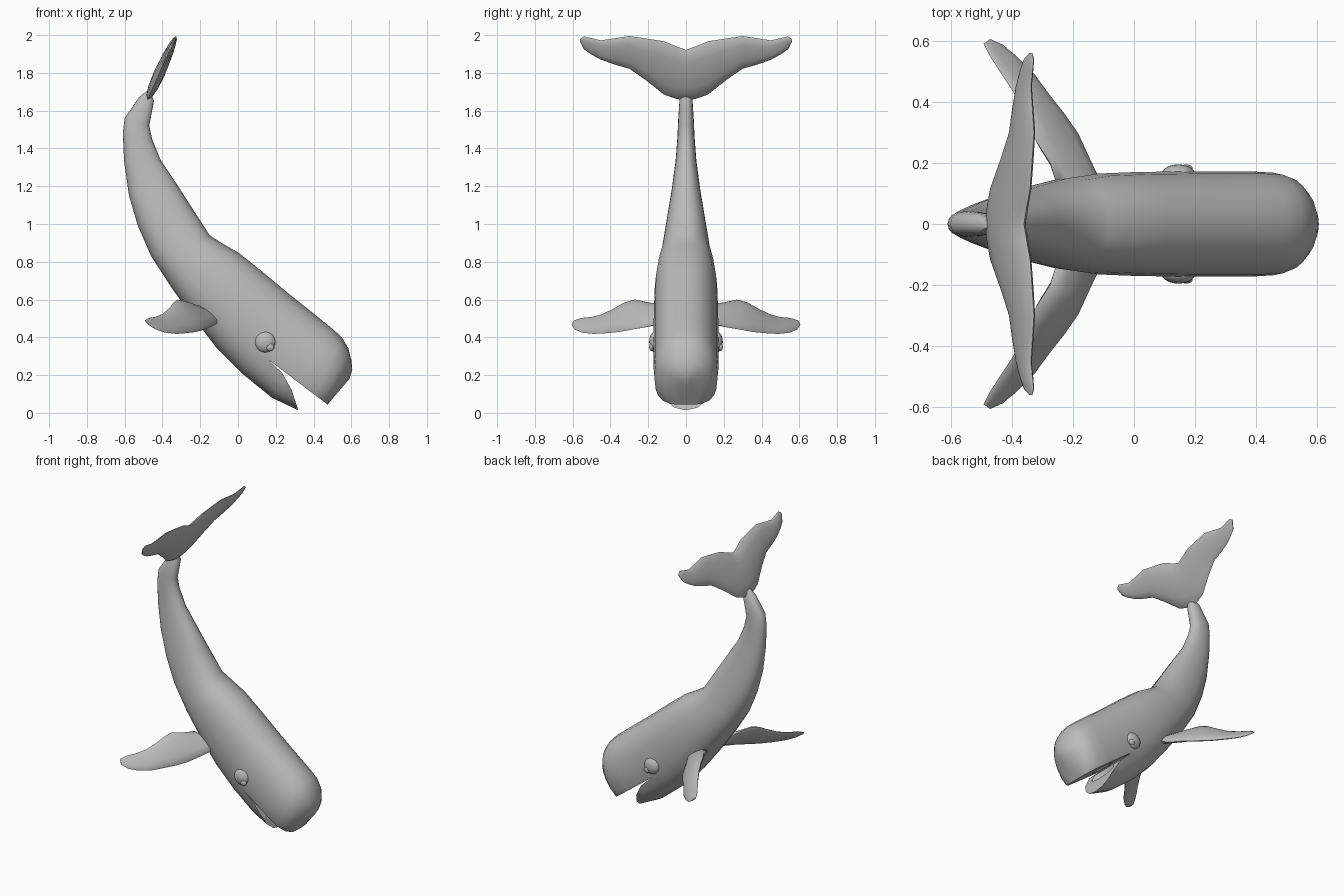
import bpy, bmesh, math
from mathutils import Vector

cube = bpy.data.objects.get("Cube")
if cube:
    bpy.data.objects.remove(cube, do_unlink=True)

grey = bpy.data.materials.new("whale_grey")
grey.use_nodes = True
grey.diffuse_color = (0.5, 0.5, 0.5, 1)
grey.node_tree.nodes["Principled BSDF"].inputs["Base Color"].default_value = (0.5, 0.5, 0.5, 1)


def finish(bm, name):
    bmesh.ops.recalc_face_normals(bm, faces=bm.faces)
    mesh = bpy.data.meshes.new(name)
    bm.to_mesh(mesh)
    bm.free()
    mesh.materials.append(grey)
    obj = bpy.data.objects.new(name, mesh)
    bpy.context.collection.objects.link(obj)
    return obj


def smooth(obj, degrees=40):
    bpy.ops.object.select_all(action='DESELECT')
    obj.select_set(True)
    bpy.context.view_layer.objects.active = obj
    bpy.ops.object.shade_smooth_by_angle(angle=math.radians(degrees))


def loft(name, rings):
    """Skin a list of equal point rings and cap both ends."""
    bm = bmesh.new()
    rows = [[bm.verts.new(p) for p in ring] for ring in rings]
    n = len(rows[0])
    for a, b in zip(rows, rows[1:]):
        for i in range(n):
            j = (i + 1) % n
            bm.faces.new((a[i], a[j], b[j], b[i]))
    bm.faces.new(rows[0])
    bm.faces.new(rows[-1][::-1])
    return finish(bm, name)


def oval(a, b, across, power=1.0, n=20):
    """Ring through points a and b, bulging by the across vector."""
    a, b, across = Vector(a), Vector(b), Vector(across)
    mid, half = (a + b) / 2, (a - b) / 2
    ring = []
    for i in range(n):
        t = 2 * math.pi * i / n
        c, s = math.cos(t), math.sin(t)
        ring.append(mid + half * math.copysign(abs(c) ** power, c)
                    + across * math.copysign(abs(s) ** power, s))
    return ring


def ball(name, centre, size):
    bm = bmesh.new()
    bmesh.ops.create_uvsphere(bm, u_segments=20, v_segments=12, radius=1)
    for v in bm.verts:
        v.co = Vector(centre) + Vector(c * s for c, s in zip(v.co, size))
    return finish(bm, name)


# Body: back x, z, belly x, z, half width, from tail to snout
sections = [
    (-.465, 1.705, -.49, 1.70, .015), (-.445, 1.65, -.525, 1.67, .034),
    (-.47, 1.52, -.60, 1.56, .042), (-.455, 1.45, -.61, 1.48, .045),
    (-.41, 1.34, -.603, 1.33, .055), (-.33, 1.22, -.577, 1.15, .075),
    (-.24, 1.08, -.53, .99, .10), (-.15, .94, -.46, .83, .125),
    (-.08, .895, -.35, .66, .15), (0, .85, -.23, .495, .165),
    (.12, .755, -.11, .34, .17), (.27, .63, .02, .21, .172),
    (.42, .51, .18, .08, .172), (.50, .445, .27, .037, .172),
    (.55, .40, .36, -.005, .168), (.583, .345, .42, .005, .15),
    (.60, .28, .455, .02, .118), (.605, .23, .475, .045, .075),
    (.59, .18, .50, .075, .03),
]
body = loft("body", [oval((bx, 0, bz), (vx, 0, vz), (0, w, 0), .88)
                     for bx, bz, vx, vz, w in sections])

# Open mouth: wedge between head and jaw, plus a hollow in the jaw
outline = [(.157, .285), (.47, .047), (.70, -.13), (.70, -.3), (.35, -.1),
           (.32, .01), (.285, .12), (.235, .21)]
wedge = loft("mouth_cutter", [[(x, y, z) for x, z in outline] for y in (-.4, .4)])
hollow = loft("jaw_hollow_cutter",
              [oval((.255, -r, .18 + s), (.255, r, .18 + s), (.03 * r / .1, 0, 0))
               for r, s in ((.005, -.11), (.06, -.09), (.1, -.03), (.1, .03), (.06, .07), (.005, .09))])
bpy.context.view_layer.objects.active = body
for cutter in (wedge, hollow):
    mod = body.modifiers.new("cut", 'BOOLEAN')
    mod.operation = 'DIFFERENCE'
    mod.solver = 'EXACT'
    mod.object = cutter
    bpy.ops.object.modifier_apply(modifier=mod.name)
    bpy.data.objects.remove(cutter, do_unlink=True)
smooth(body)

# Tail fluke: y, lower z, upper z, half thickness, lying in a tilted plane
ribs = [(0, 1.655, 1.922, .03), (.05, 1.662, 1.94, .03), (.116, 1.685, 1.967, .028),
        (.217, 1.765, 1.983, .024), (.30, 1.822, 1.995, .02), (.38, 1.845, 1.983, .017),
        (.45, 1.87, 1.972, .014), (.505, 1.90, 1.985, .011), (.54, 1.925, 1.993, .008),
        (.56, 1.965, 1.98, .003)]


def on_fluke(y, z):
    return (-.478 + (z - 1.66) * .45, y, z)


span = [(-y, a, b, t) for y, a, b, t in ribs[:0:-1]] + ribs
smooth(loft("tail_fluke", [oval(on_fluke(y, a), on_fluke(y, b), (t * .91, 0, -t * .41), n=12)
                           for y, a, b, t in span]), 60)

# Flippers: leading edge point, trailing edge point, half thickness
flipper = [((-.10, .12, .48), (-.25, .12, .57), .026),
           ((-.14, .20, .457), (-.275, .20, .585), .027),
           ((-.18, .29, .44), (-.32, .27, .60), .025),
           ((-.225, .355, .428), (-.34, .325, .585), .022),
           ((-.276, .42, .422), (-.365, .38, .553), .019),
           ((-.325, .49, .418), (-.40, .44, .523), .015),
           ((-.385, .55, .425), (-.44, .50, .508), .012),
           ((-.43, .587, .44), (-.472, .55, .503), .009),
           ((-.47, .605, .465), (-.492, .59, .49), .004)]

# Paired parts: model left is +y while the head points along +x
for side, word in ((-1, "right"), (1, "left")):
    flip = Vector((1, side, 1))
    rings = []
    for lead, trail, t in flipper:
        a, b = Vector(lead), Vector(trail)
        normal = (a - b).cross(Vector((-.33, .42, -.05))).normalized() * t
        rings.append([p * flip for p in oval(a, b, normal, n=12)])
    smooth(loft(word + "_flipper", rings), 60)
    smooth(ball(word + "_eye", (.145, side * .163, .375), (.055, .032, .055)))
    smooth(ball(word + "_pupil", (.17, side * .183, .348), (.022, .012, .02)))
